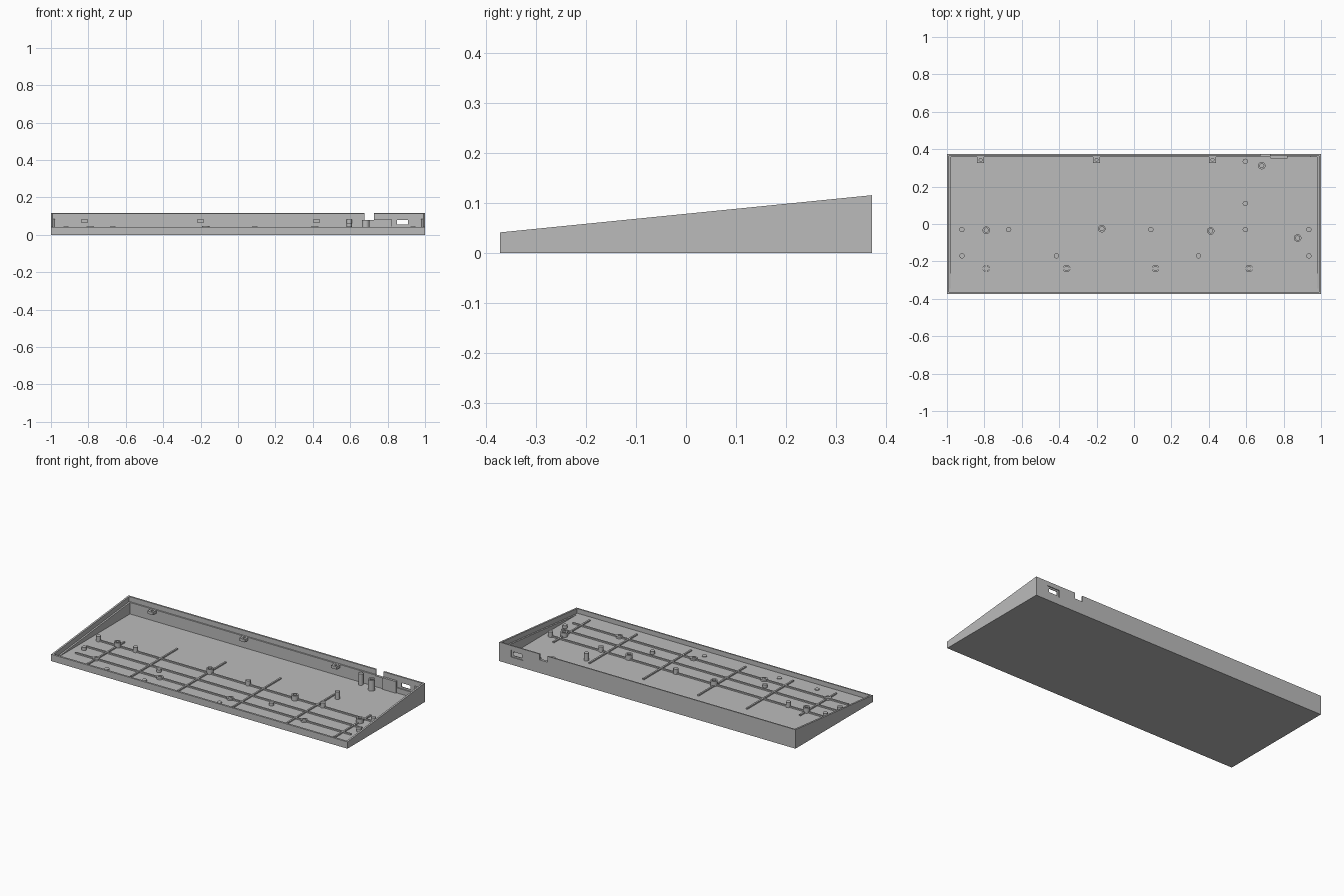
import bpy, bmesh

cube = bpy.data.objects.get("Cube")
if cube:
    bpy.data.objects.remove(cube)

grey = bpy.data.materials.new("case grey")
grey.use_nodes = True
colour = (0.5, 0.5, 0.5, 1)
grey.diffuse_color = colour
grey.node_tree.nodes["Principled BSDF"].inputs["Base Color"].default_value = colour

HALF, DEEP, FLOOR, LEDGE = 1.0, 0.373, 0.014, 0.03


def rim(y):
    """Height of the sloping rim at depth y."""
    return 0.0785 + 0.1 * y


def finish(name, bm):
    bmesh.ops.recalc_face_normals(bm, faces=bm.faces)
    mesh = bpy.data.meshes.new(name)
    bm.to_mesh(mesh)
    bm.free()
    mesh.materials.append(grey)
    ob = bpy.data.objects.new(name, mesh)
    bpy.context.scene.collection.objects.link(ob)
    return ob


def prism(name, profile, x0, x1):
    """Extrude a y-z outline from x0 to x1."""
    bm = bmesh.new()
    face = bm.faces.new([bm.verts.new((x0, y, z)) for y, z in profile])
    new = bmesh.ops.extrude_face_region(bm, geom=[face])["geom"]
    bmesh.ops.translate(bm, vec=(x1 - x0, 0, 0),
                        verts=[v for v in new if isinstance(v, bmesh.types.BMVert)])
    return finish(name, bm)


def box(name, x0, x1, y0, y1, z0, z1):
    return prism(name, [(y0, z0), (y1, z0), (y1, z1), (y0, z1)], x0, x1)


def cut(target, cutter):
    mod = target.modifiers.new("cut", "BOOLEAN")
    mod.operation = "DIFFERENCE"
    mod.solver = "EXACT"
    mod.object = cutter
    bpy.context.view_layer.objects.active = target
    bpy.ops.object.modifier_apply(modifier=mod.name)
    bpy.data.objects.remove(cutter)


def lathe(name, x, y, profile, sides=20):
    """Turn an (r, z) outline about a vertical axis; ends close on the axis."""
    bm = bmesh.new()
    verts = [bm.verts.new((r, 0, z)) for r, z in profile]
    edges = [bm.edges.new(pair) for pair in zip(verts, verts[1:])]
    bmesh.ops.spin(bm, geom=verts + edges, cent=(0, 0, 0), axis=(0, 0, 1),
                   angle=6.2831853, steps=sides)
    bmesh.ops.remove_doubles(bm, verts=bm.verts, dist=1e-5)
    ob = finish(name, bm)
    ob.location = (x, y, 0)
    for p in ob.data.polygons:
        p.use_smooth = abs(p.normal.z) < 0.5
    ob.data.set_sharp_from_angle(angle=0.6)
    return ob


# Wedge shell with a thin lip above a thicker ledge
case = prism("case_shell", [(-DEEP, 0), (DEEP, 0), (DEEP, rim(DEEP)), (-DEEP, rim(-DEEP))],
             -HALF, HALF)
front, back = -0.363, 0.364
step = (FLOOR + LEDGE - 0.0785) / 0.1
cut(case, prism("lip_cutter", [(front, FLOOR), (step, FLOOR), (back, rim(back) - LEDGE),
                               (back, 0.2), (front, 0.2)], -0.989, 0.989))
cut(case, box("well_cutter", -0.979, 0.979, front, 0.357, FLOOR, 0.2))

# Cable notch, port opening, its outer recess and inner pocket
cut(case, box("notch_cutter", 0.675, 0.728, 0.34, 0.4, 0.08, 0.2))
cut(case, box("pocket_cutter", 0.82, 0.94, 0.34, 0.364, 0.045, 0.2))
cut(case, box("port_cutter", 0.85, 0.908, 0.34, 0.4, 0.056, 0.079))
cut(case, box("recess_cutter", 0.838, 0.92, 0.368, 0.4, 0.046, 0.089))

# Raised block beside the port
box("port_guide", 0.73, 0.82, 0.35, 0.362, FLOOR, 0.085)

# Screw tabs on the back wall
for i, x in enumerate((-0.82, -0.2, 0.42)):
    tab = box(f"screw_tab_{i}", x - 0.019, x + 0.019, 0.325, 0.362, 0.066, 0.083)
    cut(tab, lathe("tab_hole_cutter", x, 0.343, [(0, 0.05), (0.008, 0.05), (0.008, 0.1), (0, 0.1)], 12))

# Plain support posts
posts = [(x, -0.03) for x in (-0.92, -0.67, 0.09, 0.595, 0.935)]
posts += [(x, -0.17) for x in (-0.92, -0.415, 0.345, 0.935)]
posts += [(x, -0.307) for x in (-0.67, -0.415, 0.09)]
posts += [(0.595, 0.11), (0.595, 0.335)]
for i, (x, y) in enumerate(posts):
    top = rim(y) - LEDGE
    lathe(f"support_post_{i}", x, y, [(0, FLOOR - 0.004), (0.014, FLOOR - 0.004), (0.014, top), (0, top)])

# Hollow screw bosses
bosses = [(-0.79, -0.033), (-0.172, -0.025), (0.41, -0.037), (0.875, -0.075), (0.683, 0.312)]
bosses += [(x, -0.238) for x in (-0.79, -0.36, 0.115, 0.615)]
for i, (x, y) in enumerate(bosses):
    top = rim(y) - LEDGE
    lathe(f"screw_boss_{i}", x, y, [(0, FLOOR - 0.004), (0.02, FLOOR - 0.004), (0.02, top),
                                    (0.011, top), (0.011, FLOOR + 0.002), (0, FLOOR + 0.002)])

# Stiffening ribs on the floor
RIB, TOP = 0.005, FLOOR + 0.008
for i, y in enumerate((-0.03, -0.135, -0.238)):
    box(f"long_rib_{i}", -0.93, 0.93, y - RIB, y + RIB, FLOOR - 0.004, TOP)
for i, (x, end) in enumerate(((-0.79, 0.03), (-0.5, 0.13), (-0.18, 0.14), (0.19, 0.14), (0.555, 0.14), (0.875, 0.03))):
    box(f"cross_rib_{i}", x - RIB, x + RIB, -0.32, end, FLOOR - 0.004, TOP - 0.0005)
